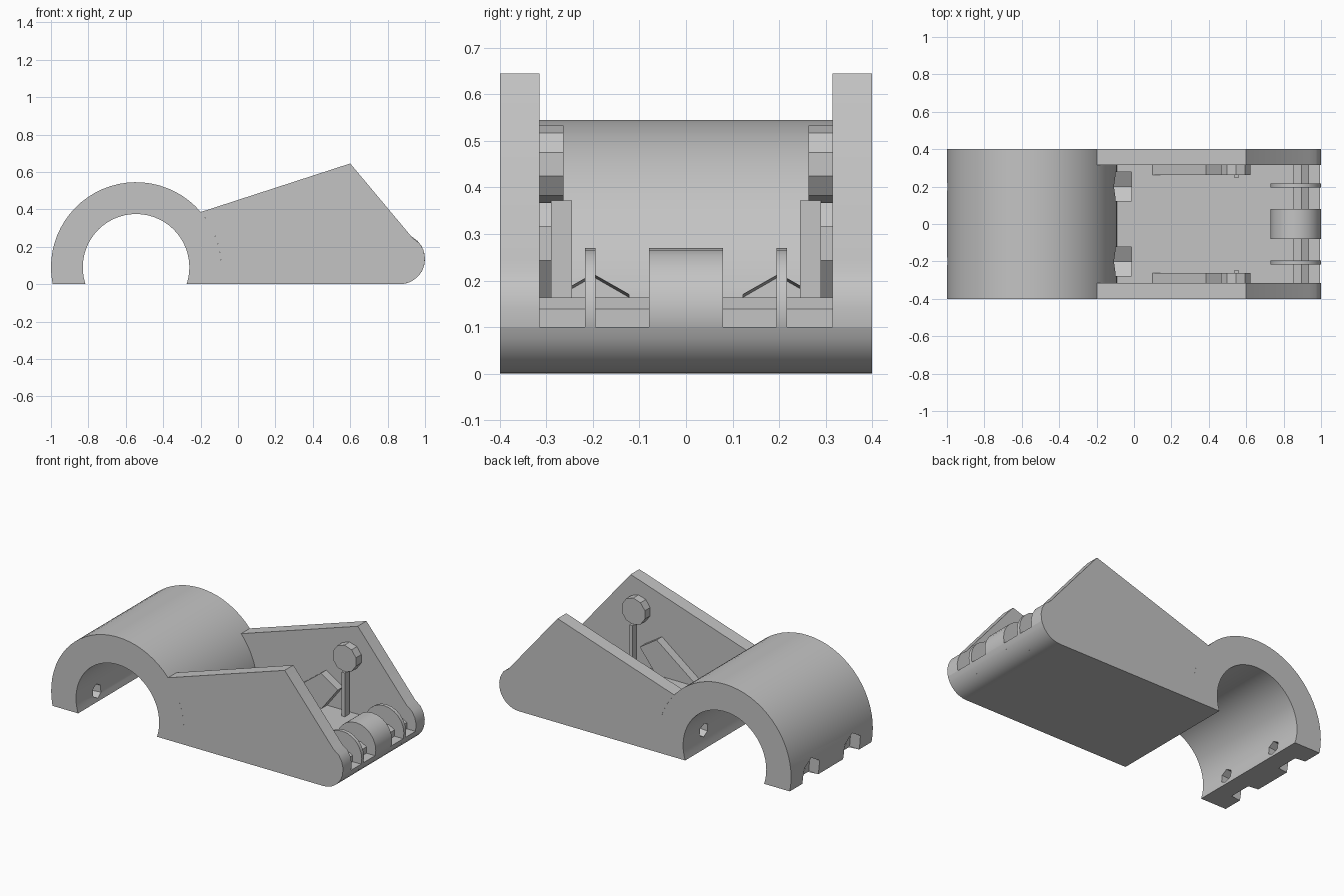
import bpy, bmesh, math
from mathutils import Matrix, Vector

cube = bpy.data.objects.get("Cube")
if cube:
    bpy.data.objects.remove(cube)

grey = bpy.data.materials.new("plain_grey")
grey.use_nodes = True
grey.diffuse_color = (0.55, 0.55, 0.55, 1)
grey.node_tree.nodes["Principled BSDF"].inputs["Base Color"].default_value = (0.55, 0.55, 0.55, 1)


def make_object(name, bm):
    bmesh.ops.recalc_face_normals(bm, faces=bm.faces)
    mesh = bpy.data.meshes.new(name)
    bm.to_mesh(mesh)
    bm.free()
    mesh.materials.append(grey)
    obj = bpy.data.objects.new(name, mesh)
    bpy.context.collection.objects.link(obj)
    return obj


def prism(name, profile, y0, y1):
    """Extrude an (x, z) outline from y0 to y1."""
    bm = bmesh.new()
    face = bm.faces.new([bm.verts.new((x, y0, z)) for x, z in profile])
    ext = bmesh.ops.extrude_face_region(bm, geom=[face])["geom"]
    verts = [v for v in ext if isinstance(v, bmesh.types.BMVert)]
    bmesh.ops.translate(bm, verts=verts, vec=(0, y1 - y0, 0))
    return make_object(name, bm)


def arc(center, r, a0, a1, steps):
    angles = [math.radians(a0 + (a1 - a0) * i / steps) for i in range(steps + 1)]
    return [(center[0] + r * math.cos(a), center[1] + r * math.sin(a)) for a in angles]


def disc(name, center, r, sides, y0, y1, start=0):
    return prism(name, arc(center, r, start, start + 360, sides)[:-1], y0, y1)


def smooth(obj):
    bpy.ops.object.select_all(action="DESELECT")
    obj.select_set(True)
    bpy.context.view_layer.objects.active = obj
    bpy.ops.object.shade_smooth_by_angle(angle=math.radians(30))


RING, OUTER, INNER = (-0.545, 0.09), 0.455, 0.285
NOSE, NOSE_R = (0.865, 0.135), 0.135
HALF, WALL_IN, FLOOR = 0.4, 0.315, 0.1

# Clamp ring and floor in one outline
dip = math.degrees(math.asin(RING[1] / OUTER))
dip_in = math.degrees(math.asin(RING[1] / INNER))
rise = math.degrees(math.asin((FLOOR - RING[1]) / OUTER))
front = math.degrees(math.asin((FLOOR - NOSE[1]) / NOSE_R))
outline = (arc(RING, OUTER, 180 + dip, rise, 34)
           + arc(NOSE, NOSE_R, front, -90, 7)
           + arc(RING, INNER, -dip_in, 180 + dip_in, 34))
body = prism("clamp_body", outline, -HALF, HALF)

# Tilted hexagonal bolt holes with wider pockets at both ends
for side in (-1, 1):
    for r, x0, x1 in ((0.043, -1.1, -0.1), (0.09, -1.1, -0.93), (0.09, -0.165, -0.015)):
        mid = (x0 + x1) / 2
        place = (Matrix.Translation(Vector((mid, side * 0.2, 0.11 + 0.09 * (mid + 0.26))))
                 @ Matrix.Rotation(math.radians(85), 4, "Y")
                 @ Matrix.Rotation(math.radians(90), 4, "Z"))
        bm = bmesh.new()
        bmesh.ops.create_cone(bm, cap_ends=True, segments=6, radius1=r, radius2=r,
                              depth=x1 - x0, matrix=place)
        cutter = make_object("bolt_cutter", bm)
        cutter.hide_render = True
        cut = body.modifiers.new("bolt_hole", "BOOLEAN")
        cut.operation, cut.solver, cut.object = "DIFFERENCE", "EXACT", cutter
        bpy.context.view_layer.objects.active = body
        bpy.ops.object.modifier_apply(modifier=cut.name)
        bpy.data.objects.remove(cutter)
smooth(body)

# Side walls and the fittings on their inner faces
wall = (arc(RING, OUTER, rise, 40.5, 8) + [(0.6, 0.645), (0.935, 0.245)]
        + arc(NOSE, NOSE_R, 38, front, 3))
bar = [(0.1, FLOOR), (0.385, 0.317), (0.5, 0.243), (0.39, FLOOR)]
post = [(0.538, FLOOR), (0.56, FLOOR), (0.56, 0.372), (0.538, 0.372)]
for side, label in ((1, "back"), (-1, "front")):
    smooth(prism(label + "_wall", wall, side * WALL_IN, side * HALF))
    prism(label + "_slanted_bar", bar, side * 0.262, side * WALL_IN)
    prism(label + "_post", post, side * 0.245, side * 0.29)
    disc(label + "_knob", (0.545, 0.45), 0.083, 10, side * 0.263, side * WALL_IN, 90)
    smooth(disc(label + "_thin_wheel", NOSE, NOSE_R, 24, side * 0.195, side * 0.217))

# Axle and centre roller
disc("axle", (0.895, 0.115), 0.048, 6, -WALL_IN, WALL_IN, 90)
smooth(disc("centre_roller", NOSE, NOSE_R, 24, -0.08, 0.08))
